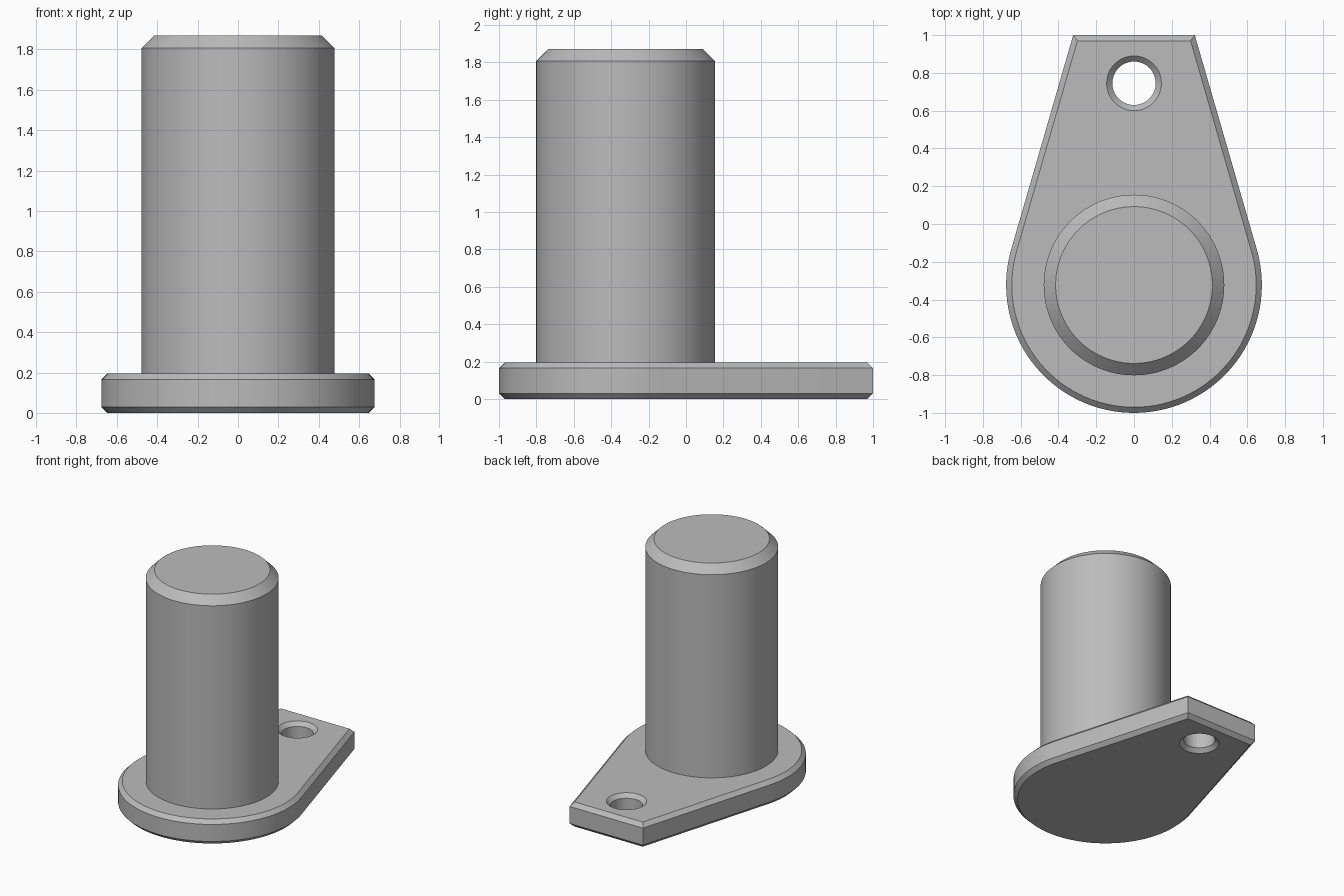
import bpy, bmesh
from math import sin, cos, pi, atan2, acos, hypot, radians

cube = bpy.data.objects.get("Cube")
if cube:
    bpy.data.objects.remove(cube, do_unlink=True)

PIN_Y = -0.323        # shared centre of the pin and the round plate end
PLATE_R, PLATE_H = 0.677, 0.195
TIP_HALF, TIP_Y = 0.322, 1.0
PIN_R, PIN_TOP, PIN_BEVEL = 0.478, 1.87, 0.063
HOLE_Y, HOLE_R = 0.745, 0.115
BEVEL = 0.03

steel = bpy.data.materials.new("plain_grey")
steel.use_nodes = True
grey = (0.5, 0.5, 0.5, 1)
steel.diffuse_color = grey
steel.node_tree.nodes["Principled BSDF"].inputs["Base Color"].default_value = grey


def circle(y, r, n):
    return [(r * cos(2 * pi * i / n), y + r * sin(2 * pi * i / n)) for i in range(n)]


def teardrop(inset, n=64):
    """Round front end with tangent sides running to a flat back edge."""
    rise = TIP_Y - PIN_Y
    a = atan2(rise, TIP_HALF) - acos(PLATE_R / hypot(TIP_HALF, rise))
    r = PLATE_R - inset
    y = TIP_Y - inset
    x = (r - (y - PIN_Y) * sin(a)) / cos(a)
    angles = [a - (pi + 2 * a) * i / n for i in range(n + 1)]
    return [(x, y)] + [(r * cos(t), PIN_Y + r * sin(t)) for t in angles] + [(-x, y)]


def stack(bm, levels):
    """Join matching outlines at rising heights; return the end edge loops."""
    rings = [[bm.verts.new((x, y, z)) for x, y in pts] for pts, z in levels]
    n = len(rings[0])
    for low, high in zip(rings, rings[1:]):
        for i in range(n):
            j = (i + 1) % n
            bm.faces.new((low[i], low[j], high[j], high[i]))
    return [[bm.edges.get((r[i], r[(i + 1) % n])) for i in range(n)]
            for r in (rings[0], rings[-1])]


def finish(bm, name):
    bmesh.ops.recalc_face_normals(bm, faces=bm.faces[:])
    mesh = bpy.data.meshes.new(name)
    bm.to_mesh(mesh)
    bm.free()
    mesh.materials.append(steel)
    obj = bpy.data.objects.new(name, mesh)
    bpy.context.collection.objects.link(obj)
    bpy.ops.object.select_all(action='DESELECT')
    obj.select_set(True)
    bpy.context.view_layer.objects.active = obj
    bpy.ops.object.shade_smooth_by_angle(angle=radians(20))


# Base plate: chamfered rim and a countersunk hole through the narrow end
heights = (0, BEVEL, PLATE_H - BEVEL, PLATE_H)
insets = (BEVEL, 0, 0, BEVEL)
bm = bmesh.new()
rim = stack(bm, [(teardrop(i), z) for i, z in zip(insets, heights)])
bore = stack(bm, [(circle(HOLE_Y, HOLE_R + i, 48), z) for i, z in zip(insets, heights)])
for outer, inner in zip(rim, bore):
    bmesh.ops.triangle_fill(bm, use_beauty=True, edges=outer + inner)
finish(bm, "base_plate")

# Pin: upright cylinder with a chamfered top, seated in the plate
bm = bmesh.new()
ends = stack(bm, [(circle(PIN_Y, PIN_R, 96), PLATE_H / 2),
                  (circle(PIN_Y, PIN_R, 96), PIN_TOP - PIN_BEVEL),
                  (circle(PIN_Y, PIN_R - PIN_BEVEL, 96), PIN_TOP)])
for loop in ends:
    bmesh.ops.contextual_create(bm, geom=loop)
finish(bm, "pin")
